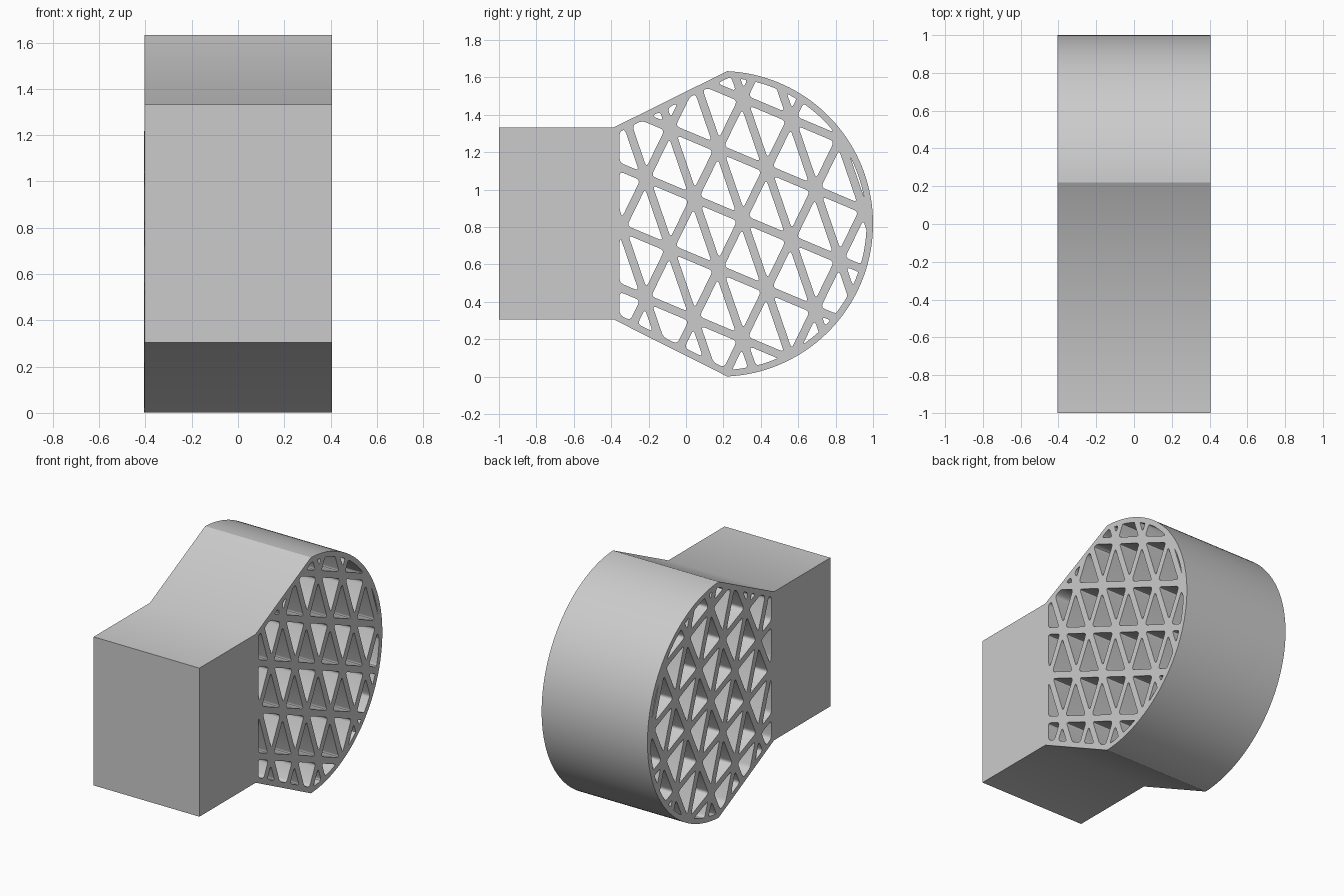
import bpy, bmesh
from math import sin, cos, pi, atan2, radians
from mathutils import Vector as V

if "Cube" in bpy.data.objects:
    bpy.data.objects.remove(bpy.data.objects["Cube"])

HALF_WIDTH = 0.405
CY, CZ, R = 0.183, 0.817, 0.817          # drum arc
WALL, BAR = 0.035, 0.044                 # shell and lattice thickness
Z_LO, Z_HI, NECK = 0.305, 1.333, -0.385  # block heights, start of the flare
SHOULDER = V((0.22, 1.633))


def clip(poly, p, n):
    """Keep the part of a convex polygon where (q - p) . n >= 0."""
    out = []
    for a, b in zip(poly, poly[1:] + poly[:1]):
        da, db = (a - p).dot(n), (b - p).dot(n)
        if da >= 0:
            out.append(a)
        if da * db < 0:
            out.append(a.lerp(b, da / (da - db)))
    return out


def inset_edge(poly, a, b, t):
    """Clip to the left side of the line a-b, moved inward by t."""
    d = (b - a).normalized()
    n = V((-d.y, d.x))
    return clip(poly, a + n * t, n)


def area(poly):
    return sum(a.x * b.y - a.y * b.x for a, b in zip(poly, poly[1:] + poly[:1])) / 2


def rounded(poly, r=0.024):
    """Round the real corners, leave points along the arc alone."""
    poly = [p for i, p in enumerate(poly) if (p - poly[i - 1]).length > 1e-4]
    out = []
    for i, p in enumerate(poly):
        a, b = poly[i - 1] - p, poly[(i + 1) % len(poly)] - p
        if abs((-a).angle_signed(b)) < radians(12):
            out.append(p)
            continue
        p0 = p + a.normalized() * min(r, 0.42 * a.length)
        p1 = p + b.normalized() * min(r, 0.42 * b.length)
        for k in range(5):
            t = k / 4
            out.append(p0 * (1 - t) ** 2 + p * 2 * t * (1 - t) + p1 * t * t)
    return out


# Outer side profile: rectangular block, flared neck, round drum (counter-clockwise)
a0 = atan2(SHOULDER.y - CZ, SHOULDER.x - CY)
outline = [V((-1, Z_HI)), V((-1, Z_LO)), V((NECK, Z_LO))]
outline += [V((CY + R * cos(a), CZ + R * sin(a)))
            for a in (-a0 + 2 * a0 * i / 72 for i in range(73))]
outline += [V((NECK, Z_HI))]

# Opening inside the shell
opening = [V((CY + (R - WALL) * cos(2 * pi * i / 128), CZ + (R - WALL) * sin(2 * pi * i / 128)))
           for i in range(128)]
opening = clip(opening, V((-0.355, 0)), V((1, 0)))
opening = inset_edge(opening, SHOULDER, V((NECK, Z_HI)), WALL)
opening = inset_edge(opening, V((NECK, Z_LO)), V((SHOULDER.x, 2 * CZ - SHOULDER.y)), WALL)

# Triangular lattice cells, clipped to the opening
origin, s, u = V((0.174, 1.22)), V((0.259, -0.109)), V((0.13, 0.267))
holes = []
for i in range(-9, 10):
    for j in range(-9, 10):
        p = origin + s * i + u * j
        for tri in ((p, p + s, p + u), (p + s, p + s + u, p + u)):
            cell = opening
            for k in range(3):
                if cell:
                    cell = inset_edge(cell, tri[k], tri[(k + 1) % 3], BAR / 2)
            if len(cell) > 2 and area(cell) > 0.0004:
                holes.append(rounded(cell))

# Filled profile extruded across the width
curve = bpy.data.curves.new("lattice_drum_with_block", 'CURVE')
curve.dimensions = '2D'
curve.fill_mode = 'BOTH'
curve.extrude = HALF_WIDTH
for loop in [outline] + holes:
    sp = curve.splines.new('POLY')
    sp.points.add(len(loop) - 1)
    for pt, q in zip(sp.points, loop):
        pt.co = (q.x, q.y, 0, 1)
    sp.use_cyclic_u = True
body = bpy.data.objects.new("lattice_drum_with_block", curve)
body.rotation_euler = (pi / 2, 0, pi / 2)
bpy.context.collection.objects.link(body)
bpy.context.view_layer.objects.active = body
body.select_set(True)
bpy.ops.object.convert(target='MESH')
body = bpy.context.object

# Weld caps to walls and shade
bm = bmesh.new()
bm.from_mesh(body.data)
bmesh.ops.remove_doubles(bm, verts=bm.verts, dist=1e-5)
bmesh.ops.recalc_face_normals(bm, faces=bm.faces)
bm.to_mesh(body.data)
bm.free()
bpy.ops.object.shade_smooth_by_angle(angle=radians(30))
